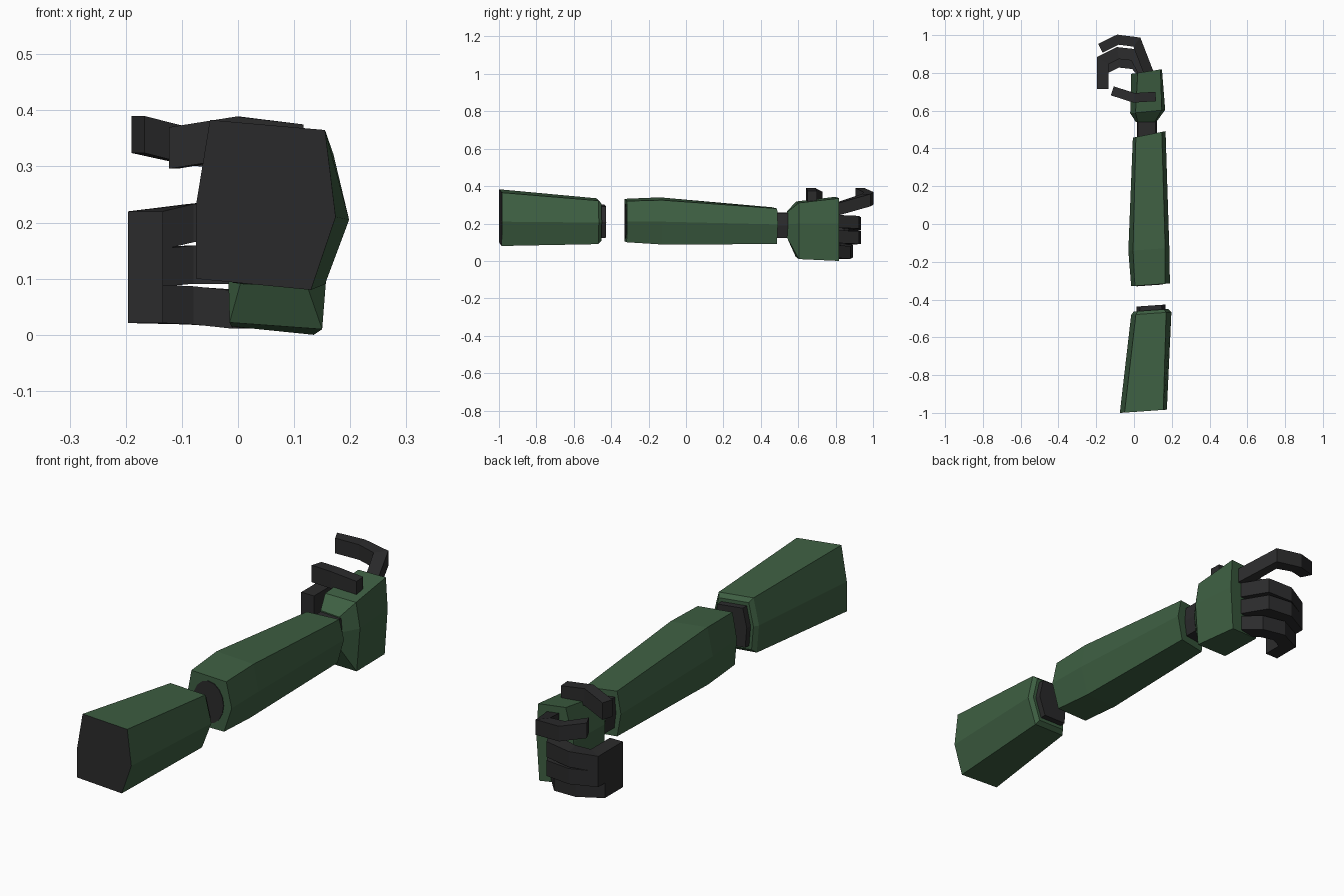
import bpy, bmesh, math
from mathutils import Vector

if "Cube" in bpy.data.objects:
    bpy.data.objects.remove(bpy.data.objects["Cube"])


def material(name, rgb):
    m = bpy.data.materials.new(name)
    m.diffuse_color = (*rgb, 1)
    m.use_nodes = True
    m.node_tree.nodes["Principled BSDF"].inputs["Base Color"].default_value = m.diffuse_color
    return m


GREEN = material("dark green", (0.048, 0.115, 0.055))
BLACK = material("charcoal", (0.024, 0.024, 0.025))


def loft(name, rings, mats, dark_start=False):
    """Skin a list of equal-sized 3D rings and cap both ends."""
    bm = bmesh.new()
    vs = [[bm.verts.new(p) for p in r] for r in rings]
    n = len(rings[0])
    for a, b in zip(vs, vs[1:]):
        for i in range(n):
            bm.faces.new((a[i], a[(i + 1) % n], b[(i + 1) % n], b[i]))
    start = bm.faces.new(vs[0])
    bm.faces.new(vs[-1])
    if dark_start:
        start.material_index = 1
    bmesh.ops.recalc_face_normals(bm, faces=bm.faces)
    me = bpy.data.meshes.new(name)
    bm.to_mesh(me)
    bm.free()
    for m in mats:
        me.materials.append(m)
    ob = bpy.data.objects.new(name, me)
    bpy.context.collection.objects.link(ob)
    return ob


def ring(y, pts, slant=0.07):
    """Cross-section in x/z; the end plane leans along x."""
    return [(x, y + slant * x, z) for x, z in pts]


def shrink(pts, s):
    cx = sum(p[0] for p in pts) / len(pts)
    cz = sum(p[1] for p in pts) / len(pts)
    return [(cx + (x - cx) * s, cz + (z - cz) * s) for x, z in pts]


def finger(name, path, w, h):
    """Mitred square tube following a curled path."""
    pts = [Vector(p) for p in path]
    rings = []
    for i, p in enumerate(pts):
        d0 = (pts[i] - pts[i - 1]) if i else (pts[1] - pts[0])
        d1 = (pts[i + 1] - pts[i]) if i < len(pts) - 1 else d0
        d0, d1 = d0.xy.normalized(), d1.xy.normalized()
        t = (d0 + d1).normalized()
        k = w / 2 / max(0.6, t.dot(d0))
        off = Vector((-t.y * k, t.x * k, 0))
        up = Vector((0, 0, h / 2))
        rings.append([p + off + up, p - off + up, p - off - up, p + off - up])
    return loft(name, rings, [BLACK])


# Upper arm: hexagonal sleeve with dark shoulder end
shoulder = [(-0.05, 0.383), (0.155, 0.365), (0.174, 0.21),
            (0.13, 0.08), (-0.075, 0.10), (-0.075, 0.23)]
elbow = [(0.01, 0.335), (0.17, 0.322), (0.198, 0.205),
         (0.155, 0.09), (-0.005, 0.10), (-0.015, 0.22)]
loft("upper_arm", [ring(-0.995, shoulder), ring(-0.48, elbow),
                   ring(-0.463, shrink(elbow, 0.86))], [GREEN, BLACK], True)

# Elbow stub
loft("elbow_stub", [ring(-0.48, shrink(elbow, 0.74)),
                    ring(-0.438, shrink(elbow, 0.72))], [BLACK])

# Forearm
fore_back = [(0.005, 0.332), (0.165, 0.32), (0.19, 0.21),
             (0.155, 0.10), (-0.005, 0.105), (-0.015, 0.22)]
fore_mid = [(-0.005, 0.34), (0.165, 0.325), (0.187, 0.21),
            (0.15, 0.088), (-0.01, 0.093), (-0.03, 0.22)]
fore_front = [(0.01, 0.287), (0.147, 0.28), (0.167, 0.195),
              (0.14, 0.09), (0.01, 0.09), (-0.006, 0.19)]
loft("forearm", [ring(-0.328, fore_back), ring(-0.14, fore_mid),
                 ring(0.458, fore_front, 0.2)], [GREEN])

# Dark elbow socket on the forearm end
disc = [(0.084 + 0.07 * math.cos(i * math.pi / 8),
         0.213 + 0.092 * math.sin(i * math.pi / 8)) for i in range(16)]
loft("elbow_socket", [ring(-0.331, disc), ring(-0.325, disc)], [BLACK])

# Wrist
wrist = [(0.02, 0.26), (0.115, 0.255), (0.122, 0.19),
         (0.11, 0.122), (0.022, 0.125), (0.015, 0.19)]
loft("wrist", [ring(0.44, wrist, 0.1), ring(0.56, wrist, 0.0)], [BLACK])

# Palm
palm_cuff = [(0.02, 0.265), (0.11, 0.26), (0.118, 0.195),
             (0.11, 0.125), (0.015, 0.13), (0.01, 0.195)]
palm_back = [(0.008, 0.318), (0.147, 0.31), (0.165, 0.2),
             (0.15, 0.01), (-0.015, 0.022), (-0.02, 0.2)]
palm_front = [(0.02, 0.343), (0.14, 0.335), (0.148, 0.2),
              (0.135, 0.0), (-0.012, 0.015), (-0.015, 0.2)]
loft("palm", [ring(0.54, palm_cuff, 0.0), ring(0.588, palm_back, 0.1),
              ring(0.797, palm_front, 0.15)], [GREEN])

# Thumb and raised index finger
finger("thumb", [(0.115, 0.675, 0.338), (0.0, 0.668, 0.352),
                 (-0.115, 0.705, 0.333)], 0.05, 0.074)
finger("index_finger", [(0.078, 0.80, 0.275), (0.015, 0.963, 0.325),
                        (-0.085, 0.976, 0.335), (-0.178, 0.93, 0.357)],
       0.052, 0.066)

# Three curled fingers stacked below it
rows = [("middle_finger", 0.212, 0.186, 0.0), ("ring_finger", 0.13, 0.12, 0.0),
        ("little_finger", 0.05, 0.055, -0.045)]
for name, z0, z1, dy in rows:
    finger(name, [(0.06, 0.79, z0), (0.005, 0.895 + dy, z0 - 0.005),
                  (-0.085, 0.905 + dy, (z0 + z1) / 2),
                  (-0.165, 0.865 + dy, z1), (-0.165, 0.715, z1)], 0.062, 0.068)
